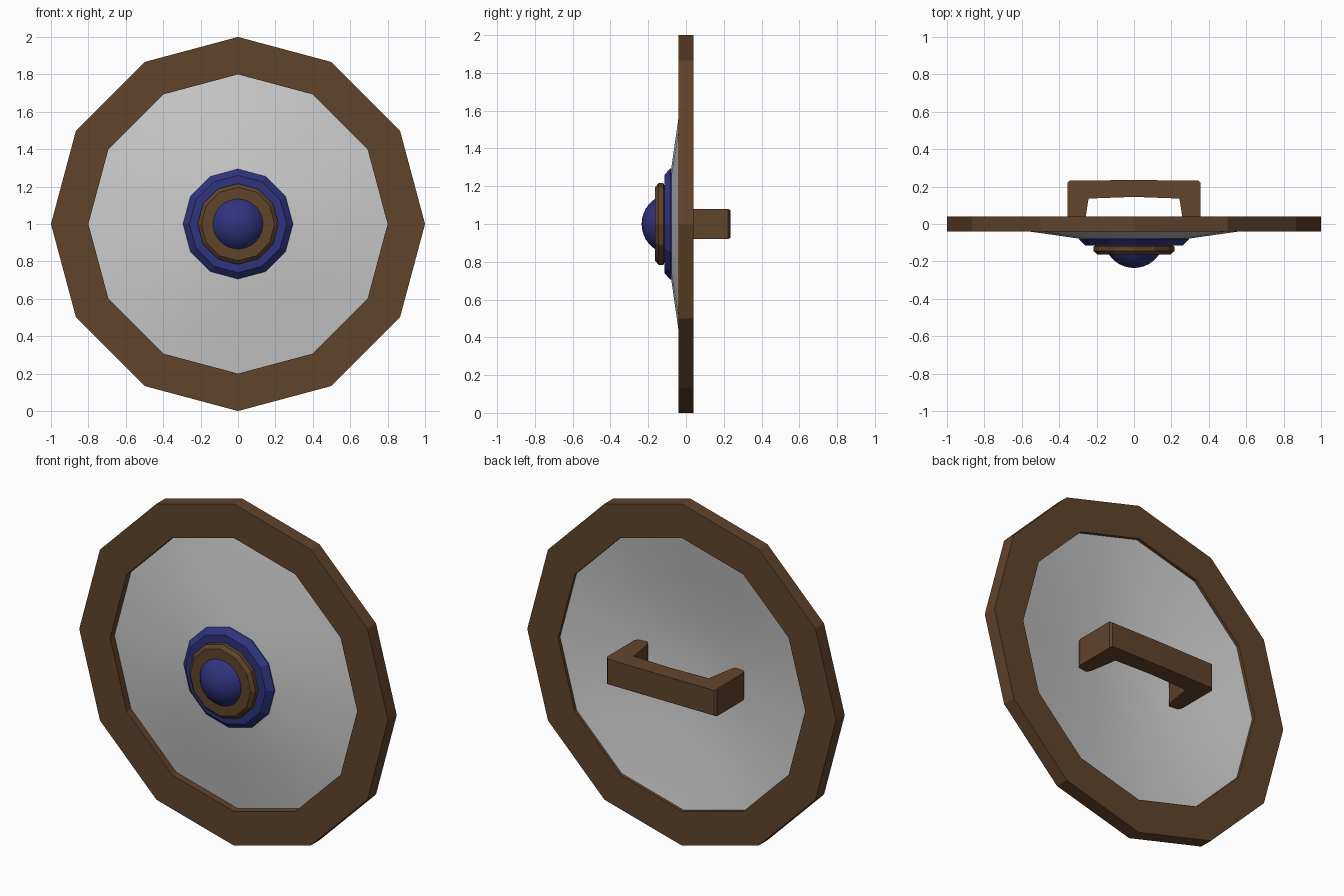
import bpy, bmesh
from math import sin, cos, radians, pi

if "Cube" in bpy.data.objects:
    bpy.data.objects.remove(bpy.data.objects["Cube"])


def material(name, rgb):
    m = bpy.data.materials.new(name)
    m.diffuse_color = (*rgb, 1)
    m.use_nodes = True
    m.node_tree.nodes["Principled BSDF"].inputs["Base Color"].default_value = m.diffuse_color
    return m


BROWN = material("brown", (0.117, 0.056, 0.024))
BLUE = material("blue", (0.028, 0.034, 0.21))


def finish(name, bm, mat=None, smooth=None):
    bmesh.ops.remove_doubles(bm, verts=bm.verts, dist=1e-5)
    bmesh.ops.recalc_face_normals(bm, faces=bm.faces)
    me = bpy.data.meshes.new(name)
    bm.to_mesh(me)
    bm.free()
    ob = bpy.data.objects.new(name, me)
    bpy.context.collection.objects.link(ob)
    if mat:
        me.materials.append(mat)
    if smooth:
        bpy.ops.object.select_all(action='DESELECT')
        ob.select_set(True)
        bpy.context.view_layer.objects.active = ob
        bpy.ops.object.shade_smooth_by_angle(angle=radians(smooth))
    return ob


def lathe(name, profile, sides=12, mat=None, smooth=None, closed=False):
    """Spin (radius, y) points around the shield axis at z = 1."""
    bm = bmesh.new()
    rings = []
    for r, y in profile:
        if r == 0:
            rings.append([bm.verts.new((0, y, 1))] * sides)
        else:
            rings.append([bm.verts.new((r * cos(2 * pi * k / sides), y,
                                        1 + r * sin(2 * pi * k / sides)))
                          for k in range(sides)])
    pairs = list(zip(rings, rings[1:]))
    if closed:
        pairs.append((rings[-1], rings[0]))
    for a, b in pairs:
        for k in range(sides):
            j = (k + 1) % sides
            quad = list(dict.fromkeys((a[k], a[j], b[j], b[k])))
            bm.faces.new(quad)
    return finish(name, bm, mat, smooth)


# Twelve-sided outer rim
lathe("rim", [(1, -0.04), (1, 0.04), (0.8, 0.04), (0.8, -0.04)],
      mat=BROWN, closed=True)

# Bulging face plate with a little thickness
lathe("face_plate", [(0, -0.075), (0.28, -0.058), (0.56, -0.018), (0.8, 0.022),
                     (0.8, 0), (0.56, -0.04), (0.28, -0.08), (0, -0.1)],
      smooth=40)

# Central boss: blue base, brown collar, blue dome
lathe("boss_base", [(0.294, -0.076), (0.294, -0.083), (0.26, -0.115),
                    (0, -0.115)], mat=BLUE)
lathe("boss_collar", [(0.2, -0.112), (0.216, -0.12), (0.216, -0.145),
                      (0.196, -0.163), (0, -0.163)], mat=BROWN)
R, CY = 0.161, -0.074
dome = [(R * sin(radians(a)), CY - R * cos(radians(a)))
        for a in (60, 50, 40, 30, 20, 10)] + [(0, CY - R)]
lathe("boss_dome", dome, sides=32, mat=BLUE, smooth=40)

# Back grip: half outline mirrored, then extruded in z
half = [(0, 0.145), (0.243, 0.136), (0.258, 0.04), (0.272, -0.035),
        (0.3, -0.066), (0.335, -0.062), (0.355, -0.02), (0.355, 0.222),
        (0.345, 0.232), (0, 0.235)]
outline = half + [(-x, y) for x, y in reversed(half[1:-1])]
bm = bmesh.new()
face = bm.faces.new([bm.verts.new((x, y, 0.92)) for x, y in outline])
ext = bmesh.ops.extrude_face_region(bm, geom=[face])
bmesh.ops.translate(bm, vec=(0, 0, 0.16),
                    verts=[v for v in ext["geom"]
                           if isinstance(v, bmesh.types.BMVert)])
# Pull the outermost edges in slightly for the softened grip
for v in bm.verts:
    if v.co.y > 0.225:
        v.co.z += 0.007 if v.co.z < 1 else -0.007
finish("grip", bm, BROWN)
